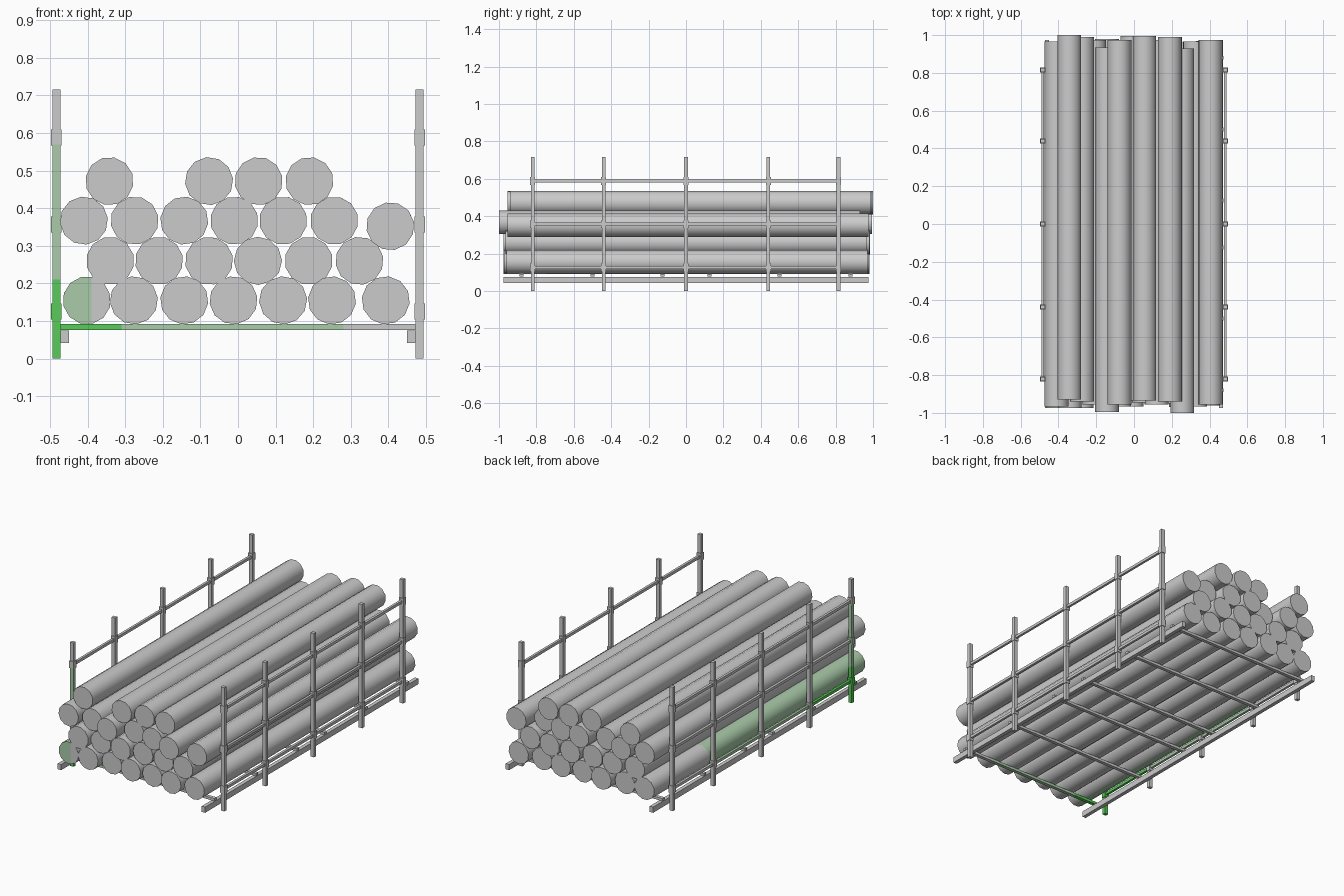
import bpy, bmesh, random
from mathutils import Matrix, Vector

random.seed(4)
cube = bpy.data.objects.get("Cube")
if cube:
    bpy.data.objects.remove(cube, do_unlink=True)


def material(name, rgb):
    m = bpy.data.materials.new(name)
    m.use_nodes = True
    m.diffuse_color = (*rgb, 1)
    m.node_tree.nodes["Principled BSDF"].inputs["Base Color"].default_value = (*rgb, 1)
    return m


MATS = [material("grey", (0.6, 0.6, 0.6)),
        material("pale_green", (0.4, 0.6, 0.4)),
        material("green", (0.1, 0.6, 0.1))]


def finish(name, bm):
    mesh = bpy.data.meshes.new(name)
    bm.to_mesh(mesh)
    bm.free()
    for m in MATS:
        mesh.materials.append(m)
    obj = bpy.data.objects.new(name, mesh)
    bpy.context.collection.objects.link(obj)
    return obj


def cut(bm, axis, at):
    normal = Vector((0, 0, 0))
    normal[axis] = 1
    bmesh.ops.bisect_plane(bm, geom=bm.verts[:] + bm.edges[:] + bm.faces[:],
                           plane_co=normal * at, plane_no=normal)


def bar(name, centre, size, fade=None):
    """Box; fade = (axis, end of green, end of pale green)."""
    bm = bmesh.new()
    bmesh.ops.create_cube(bm, size=1, matrix=Matrix.Translation(centre) @ Matrix.Diagonal((*size, 1)))
    if fade:
        axis, dark, pale = fade
        cut(bm, axis, dark)
        cut(bm, axis, pale)
        for f in bm.faces:
            p = f.calc_center_median()[axis]
            f.material_index = 2 if p < dark else 1 if p < pale else 0
    return finish(name, bm)


def log(name, x, z, shift, tinted=False):
    bm = bmesh.new()
    place = (Matrix.Translation((x, shift, z)) @ Matrix.Rotation(1.5708, 4, "X")
             @ Matrix.Rotation(random.random(), 4, "Z"))
    bmesh.ops.create_cone(bm, cap_ends=True, segments=12, radius1=0.064, radius2=0.064,
                          depth=1.93, matrix=place)
    if tinted:
        cut(bm, 0, -0.39)
        cut(bm, 1, 0.45)
        for f in bm.faces:
            c = f.calc_center_median()
            f.material_index = int(c.x < -0.39 and c.y < 0.45)
    for f in bm.faces:
        f.smooth = abs(f.normal.y) < 0.5
    for e in bm.edges:
        e.smooth = all(f.smooth for f in e.link_faces)
    finish(name, bm)


# Log stack: height, then (x, lengthwise shift) for each log
ROWS = [
    (0.155, [(-0.402, -0.01), (-0.277, -0.01), (-0.143, 0.015), (-0.012, 0), (0.12, 0.01), (0.25, -0.005), (0.393, 0.005)]),
    (0.26, [(-0.34, -0.01), (-0.21, 0.01), (-0.077, 0), (0.053, 0.02), (0.188, 0.015), (0.323, 0)]),
    (0.367, [(-0.41, 0), (-0.275, 0.025), (-0.143, -0.03), (-0.01, 0.03), (0.12, 0.01), (0.256, -0.035)]),
    (0.352, [(0.405, 0.01)]),
    (0.472, [(-0.342, 0.035), (-0.077, 0.01), (0.055, 0.03), (0.19, 0.025)]),
]
for row, (z, logs) in enumerate(ROWS):
    for i, (x, shift) in enumerate(logs):
        log(f"log_{row}_{i}", x, z, shift, tinted=row == 0 and i == 0)

# Side frames: posts, clamps, rails and ground runners
POSTS = [-0.82, -0.44, 0, 0.44, 0.815]
LEVELS = [0.125, 0.357, 0.588]
for side, label in ((-1, "right"), (1, "left")):
    x = side * 0.483
    for i, y in enumerate(POSTS):
        corner = side < 0 and i == 0
        bar(f"{label}_post_{i}", (x, y, 0.358), (0.022, 0.02, 0.716), (2, 0.21, 0.57) if corner else None)
        for j, z in enumerate(LEVELS):
            bar(f"{label}_clamp_{i}_{j}", (x, y, z), (0.028, 0.027, 0.042),
                (2, 0.21, 0.57) if corner else None)
    for j, z in enumerate(LEVELS):
        bar(f"{label}_rail_{j}", (x, 0, z), (0.014, 1.65, 0.016),
            (1, -0.45, 0.4) if side < 0 and j == 0 else None)
    bar(f"{label}_runner", (side * 0.461, 0, 0.058), (0.022, 1.95, 0.033))

# Cross bars under the stack
for i, y in enumerate((-0.88, -0.5, -0.125, 0.125, 0.5, 0.88)):
    bar(f"cross_bar_{i}", (0, y, 0.084), (0.945, 0.02, 0.015), (0, -0.31, 0.28) if i == 0 else None)
